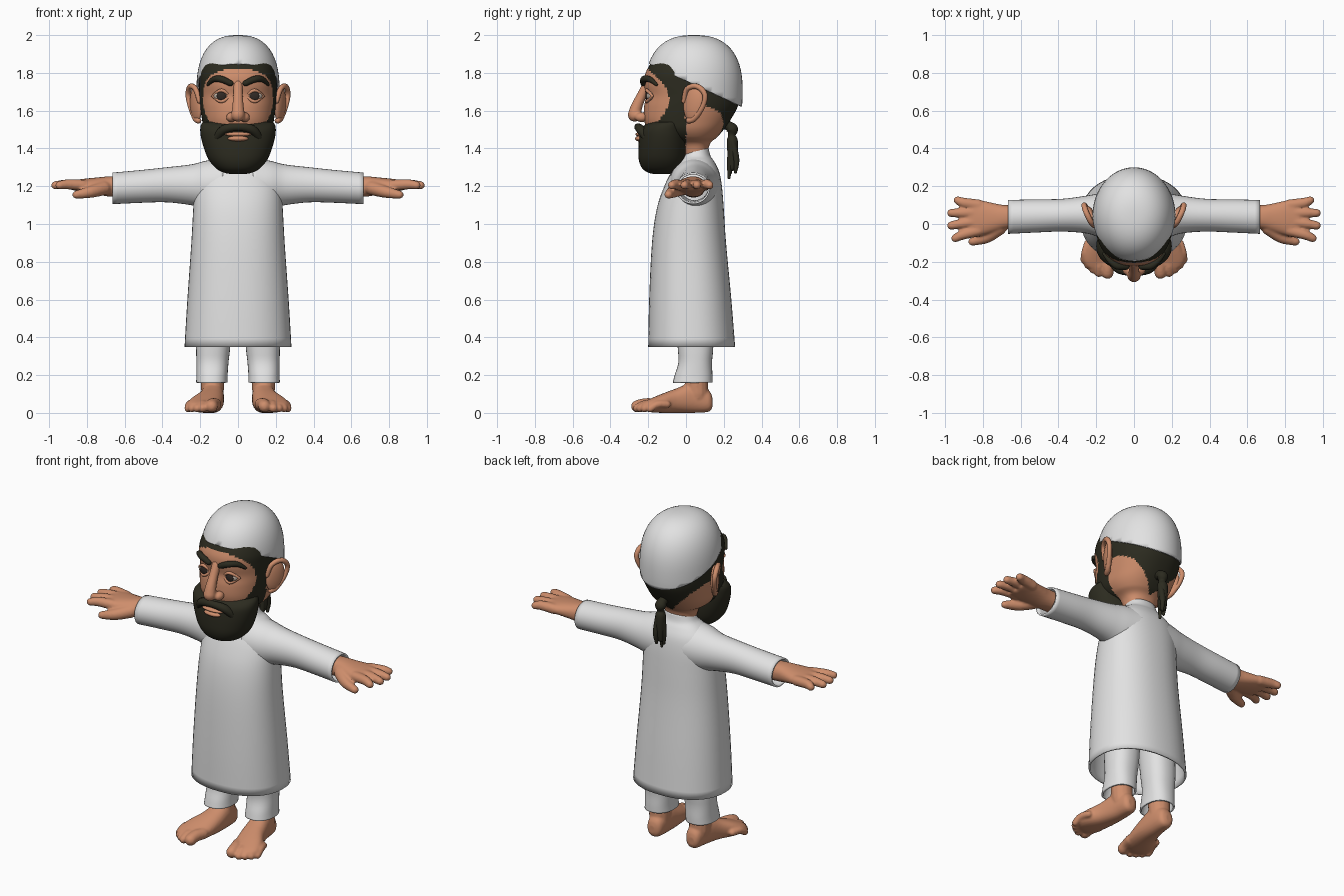
import bpy, bmesh, math
from mathutils import Vector

if "Cube" in bpy.data.objects:
    bpy.data.objects.remove(bpy.data.objects["Cube"])

def material(name, rgb):
    m = bpy.data.materials.new(name)
    m.diffuse_color = (*rgb, 1)
    m.use_nodes = True
    m.node_tree.nodes["Principled BSDF"].inputs["Base Color"].default_value = m.diffuse_color
    return m

WHITE = material("white_cloth", (0.76, 0.76, 0.76))
SKIN = material("skin", (0.62, 0.27, 0.15))
HAIR = material("dark_hair", (0.025, 0.024, 0.014))
EYE = material("eye_white", (0.50, 0.42, 0.35))
IRIS = material("iris", (0.03, 0.022, 0.018))

def smooth_rows(rows, steps):
    """Catmull-Rom interpolation through rows of equal length."""
    out, last = [], len(rows) - 1
    for i in range(last):
        p0, p1, p2, p3 = (rows[max(0, min(last, i + k))] for k in (-1, 0, 1, 2))
        for s in range(steps):
            t = s / steps
            out.append([0.5 * (2*b + (c - a)*t + (2*a - 5*b + 4*c - d)*t*t + (3*b - a - 3*c + d)*t**3)
                        for a, b, c, d in zip(p0, p1, p2, p3)])
    return out + [list(rows[-1])]

def skin_rings(bm, rings, closed):
    rings = [[bm.verts.new(p) for p in r] for r in rings]
    n = len(rings[0])
    for a, b in zip(rings, rings[1:]):
        for i in range(n):
            bm.faces.new((a[i], a[(i+1) % n], b[(i+1) % n], b[i]))
    if closed:
        bm.faces.new(rings[0])
        bm.faces.new(rings[-1])

def loft(bm, axis, rows, p=2.0, n=32, steps=4, closed=True):
    """Rows are (t, a0, a1, b0, b1): superellipse sections along an axis."""
    rings = []
    for t, a0, a1, b0, b1 in smooth_rows(rows, steps):
        ring = []
        for i in range(n):
            w = 2 * math.pi * i / n
            c, s = math.cos(w), math.sin(w)
            a = (a0 + a1) / 2 + (a1 - a0) / 2 * math.copysign(abs(c) ** (2/p), c)
            b = (b0 + b1) / 2 + (b1 - b0) / 2 * math.copysign(abs(s) ** (2/p), s)
            ring.append({'x': (t, a, b), 'y': (a, t, b), 'z': (a, b, t)}[axis])
        rings.append(ring)
    skin_rings(bm, rings, closed)

def limb(bm, pts, n=14, steps=4):
    """Round tube through (x, y, z, radius) points, with domed ends."""
    rows = smooth_rows(pts, steps)
    P = [Vector(r[:3]) for r in rows]
    axis = P[-1] - P[0]
    ref = Vector((0, 0, 1)) if abs(axis.normalized().z) < 0.8 else Vector((0, 1, 0))
    rings = []
    def ring(c, t, r):
        u = t.cross(ref).normalized()
        v = t.cross(u)
        rings.append([c + (u * math.cos(2*math.pi*i/n) + v * math.sin(2*math.pi*i/n)) * r for i in range(n)])
    dome = (75, 50, 25)
    for i, c in enumerate(P):
        t = (P[min(i+1, len(P)-1)] - P[max(i-1, 0)]).normalized()
        r = rows[i][3]
        if i == 0:
            for d in dome:
                ring(c - t*r*math.sin(math.radians(d)), t, r*math.cos(math.radians(d)))
        ring(c, t, r)
        if i == len(P) - 1:
            for d in reversed(dome):
                ring(c + t*r*math.sin(math.radians(d)), t, r*math.cos(math.radians(d)))
    skin_rings(bm, rings, True)

def ball(bm, centre, radii, turn=0.0, lean=0.0, seg=24):
    vs = bmesh.ops.create_uvsphere(bm, u_segments=seg, v_segments=seg // 2, radius=1)['verts']
    for v in vs:
        x, y, z = (v.co[k] * radii[k] for k in range(3))
        y, z = y*math.cos(lean) - z*math.sin(lean), y*math.sin(lean) + z*math.cos(lean)
        x, y = x*math.cos(turn) - y*math.sin(turn), x*math.sin(turn) + y*math.cos(turn)
        v.co = Vector(centre) + Vector((x, y, z))

def finish(name, bm, mats, rule=None, mirror=False, thick=0, voxel=0):
    bmesh.ops.recalc_face_normals(bm, faces=bm.faces)
    me = bpy.data.meshes.new(name)
    bm.to_mesh(me)
    bm.free()
    ob = bpy.data.objects.new(name, me)
    bpy.context.collection.objects.link(ob)
    for m in mats:
        me.materials.append(m)
    if rule:
        for f in me.polygons:
            f.material_index = int(rule(f.center))
    bpy.ops.object.select_all(action='DESELECT')
    ob.select_set(True)
    bpy.context.view_layer.objects.active = ob
    bpy.ops.object.shade_smooth_by_angle(angle=math.radians(50))
    if voxel:
        r = ob.modifiers.new("blend", 'REMESH')
        r.mode, r.voxel_size, r.use_smooth_shade = 'VOXEL', voxel, True
        s = ob.modifiers.new("soften", 'SMOOTH')
        s.factor, s.iterations = 0.5, 4
    if thick:
        s = ob.modifiers.new("cloth", 'SOLIDIFY')
        s.thickness, s.offset = thick, -1
    if mirror:
        ob.modifiers.new("pair", 'MIRROR').use_mirror_merge = False
    return ob

# robe, open at hem and collar
bm = bmesh.new()
loft(bm, 'z', [(0.35, -.283, .283, -.20, .26), (0.6, -.268, .268, -.195, .24), (0.9, -.247, .247, -.18, .212),
               (1.08, -.237, .237, -.155, .20), (1.2, -.228, .228, -.115, .19), (1.28, -.20, .20, -.075, .175),
               (1.33, -.15, .15, -.04, .15), (1.36, -.105, .105, -.02, .13), (1.40, -.085, .085, -.01, .12)],
     p=2.25, n=48, closed=False)
finish("robe", bm, [WHITE], thick=.01)

# sleeves
bm = bmesh.new()
loft(bm, 'x', [(.08, -.09, .18, 1.07, 1.35), (.17, -.075, .165, 1.08, 1.335), (.25, -.05, .15, 1.10, 1.315),
               (.38, -.04, .133, 1.115, 1.30), (.52, -.045, .13, 1.112, 1.285), (.665, -.052, .127, 1.105, 1.272)],
     closed=False)
finish("sleeves", bm, [WHITE], mirror=True, thick=.01)

# trouser legs
bm = bmesh.new()
loft(bm, 'z', [(.16, .055, .222, -.07, .14), (.20, .055, .22, -.06, .14), (.27, .05, .22, -.04, .138),
               (.36, .04, .222, -.045, .145), (.6, .02, .22, -.06, .15)], p=2.3, closed=False)
finish("trousers", bm, [WHITE], mirror=True, thick=.01)

# hands: palm, four fingers and thumb
bm = bmesh.new()
loft(bm, 'x', [(.58, -.02, .10, 1.14, 1.25), (.68, -.028, .10, 1.145, 1.252), (.74, -.045, .11, 1.155, 1.247),
               (.81, -.06, .125, 1.168, 1.24), (.875, -.055, .13, 1.178, 1.232)], p=2.3)
for y0, x1, y1 in [(-.035, .945, -.075), (.015, .967, -.008), (.06, .967, .058), (.1, .932, .125)]:
    limb(bm, [(.82, y0, 1.205, .03), (.9, (y0 + y1) / 2, 1.21, .027), (x1, y1, 1.205, .022)])
limb(bm, [(.71, -.02, 1.19, .038), (.78, -.07, 1.17, .032), (.855, -.093, 1.155, .022)])
finish("hands", bm, [SKIN], mirror=True, voxel=.007)

# feet: sole, ankle and five toes
bm = bmesh.new()
loft(bm, 'y', [(.14, .115, .155, .03, .08), (.12, .085, .175, .006, .12), (.04, .075, .19, 0, .16),
               (-.05, .075, .215, 0, .13), (-.13, .085, .257, 0, .10), (-.19, .10, .27, .004, .075),
               (-.23, .12, .25, .012, .058)], p=2.3)
limb(bm, [(.135, .055, .24, .06), (.135, .055, .17, .062), (.135, .06, .1, .06)])
for x, y, r in [(.14, -.258, .033), (.187, -.258, .023), (.216, -.24, .022), (.243, -.218, .021), (.264, -.19, .02)]:
    limb(bm, [(x - .02, y + .09, .045, r), (x - .005, y + .04, .045, r), (x, y, r + .002, r)])
finish("feet", bm, [SKIN], mirror=True, voxel=.007)

# head and neck, hair painted by position
def is_hair(c):
    front = -.09 - 4.5 * (c.z - 1.66) ** 2
    nape = c.y > 0 and c.z < 1.43 + abs(c.x)
    return c.y > front and not nape and c.z > 1.42

bm = bmesh.new()
loft(bm, 'z', [(1.33, -.085, .085, -.005, .11), (1.42, -.10, .10, -.05, .125), (1.46, -.15, .15, -.14, .165),
               (1.50, -.178, .178, -.20, .20), (1.55, -.19, .19, -.222, .235), (1.62, -.2, .2, -.222, .273),
               (1.68, -.205, .205, -.212, .283), (1.74, -.206, .206, -.222, .283), (1.80, -.204, .204, -.214, .27),
               (1.87, -.18, .18, -.17, .235), (1.93, -.12, .12, -.09, .17)], p=2.3, n=112, steps=7)
finish("head", bm, [SKIN, HAIR], rule=is_hair)

# domed cap with a rim sloping down to the back
bm = bmesh.new()
bmesh.ops.create_uvsphere(bm, u_segments=48, v_segments=32, radius=1)
for v in bm.verts:
    h = math.hypot(v.co.x, v.co.y)
    k = (h ** 2.5 + abs(v.co.z) ** 2.5) ** -0.4
    v.co = Vector((v.co.x*k*.22, .042 + v.co.y*k*.258, 1.70 + v.co.z*k*.30))
bmesh.ops.bisect_plane(bm, geom=bm.verts[:] + bm.edges[:] + bm.faces[:], plane_co=(0, -.2, 1.85),
                       plane_no=(0, .46, 1), clear_inner=True)
finish("cap", bm, [WHITE], thick=.01)

# beard
bm = bmesh.new()
loft(bm, 'z', [(1.264, -.035, .035, -.165, -.085), (1.272, -.075, .075, -.20, -.05), (1.295, -.117, .117, -.232, -.02),
               (1.34, -.155, .155, -.25, .0), (1.40, -.18, .18, -.252, .008), (1.46, -.196, .196, -.248, .008),
               (1.50, -.20, .20, -.24, .004), (1.525, -.196, .196, -.218, 0), (1.54, -.185, .185, -.19, 0)],
     p=2.2, n=48)
finish("beard", bm, [HAIR])

# moustache and lips
bm = bmesh.new()
limb(bm, [(-.115, -.205, 1.45, .02), (-.075, -.24, 1.50, .024), (0, -.254, 1.513, .02),
          (.075, -.24, 1.50, .024), (.115, -.205, 1.45, .02)])
finish("moustache", bm, [HAIR])
bm = bmesh.new()
ball(bm, (0, -.243, 1.475), (.07, .024, .012))
ball(bm, (0, -.245, 1.452), (.055, .025, .015))
finish("lips", bm, [SKIN])

# nose
bm = bmesh.new()
limb(bm, [(0, -.205, 1.74, .026), (0, -.235, 1.68, .026), (0, -.262, 1.62, .031), (0, -.272, 1.578, .037)])
for s in (-1, 1):
    ball(bm, (s * .036, -.235, 1.565), (.027, .036, .026))
finish("nose", bm, [SKIN], voxel=.006)

# eyes, eyelids and brows
bm = bmesh.new()
ball(bm, (.088, -.186, 1.678), (.042, .026, .028))
finish("eyeballs", bm, [EYE], mirror=True)
bm = bmesh.new()
ball(bm, (.088, -.206, 1.678), (.025, .009, .025))
finish("irises", bm, [IRIS], mirror=True)
bm = bmesh.new()
for dz in (.03, -.03):
    limb(bm, [(.042, -.198, 1.678, .007), (.088, -.208, 1.678 + dz, .009), (.135, -.178, 1.678, .007)])
finish("eyelids", bm, [SKIN], mirror=True)
bm = bmesh.new()
limb(bm, [(.04, -.226, 1.745, .016), (.09, -.222, 1.767, .018), (.13, -.19, 1.765, .015), (.16, -.157, 1.738, .008)])
finish("eyebrows", bm, [HAIR], mirror=True)

# ears with a raised rim
bm = bmesh.new()
ball(bm, (.222, .04, 1.635), (.022, .058, .095), turn=-.45, lean=-.12)
limb(bm, [(.205, -.012, 1.65, .012), (.225, .005, 1.715, .014), (.252, .06, 1.728, .015), (.264, .1, 1.685, .014),
          (.252, .088, 1.62, .013), (.225, .045, 1.56, .016), (.21, .015, 1.548, .016)])
finish("ears", bm, [SKIN], mirror=True)

# knotted ponytail with loose strand ends
bm = bmesh.new()
limb(bm, [(0, .19, 1.53, .03), (0, .225, 1.52, .026), (0, .245, 1.50, .032), (0, .243, 1.47, .02),
          (0, .245, 1.44, .03), (0, .247, 1.36, .027), (0, .245, 1.30, .02)])
for x, y, z in [(-.016, .235, 1.27), (.016, .262, 1.275), (.004, .228, 1.245)]:
    limb(bm, [(x * .8, .245, 1.44, .018), (x * 1.1, y + .005, 1.34, .016), (x, y, z, .008)])
finish("ponytail", bm, [HAIR])
